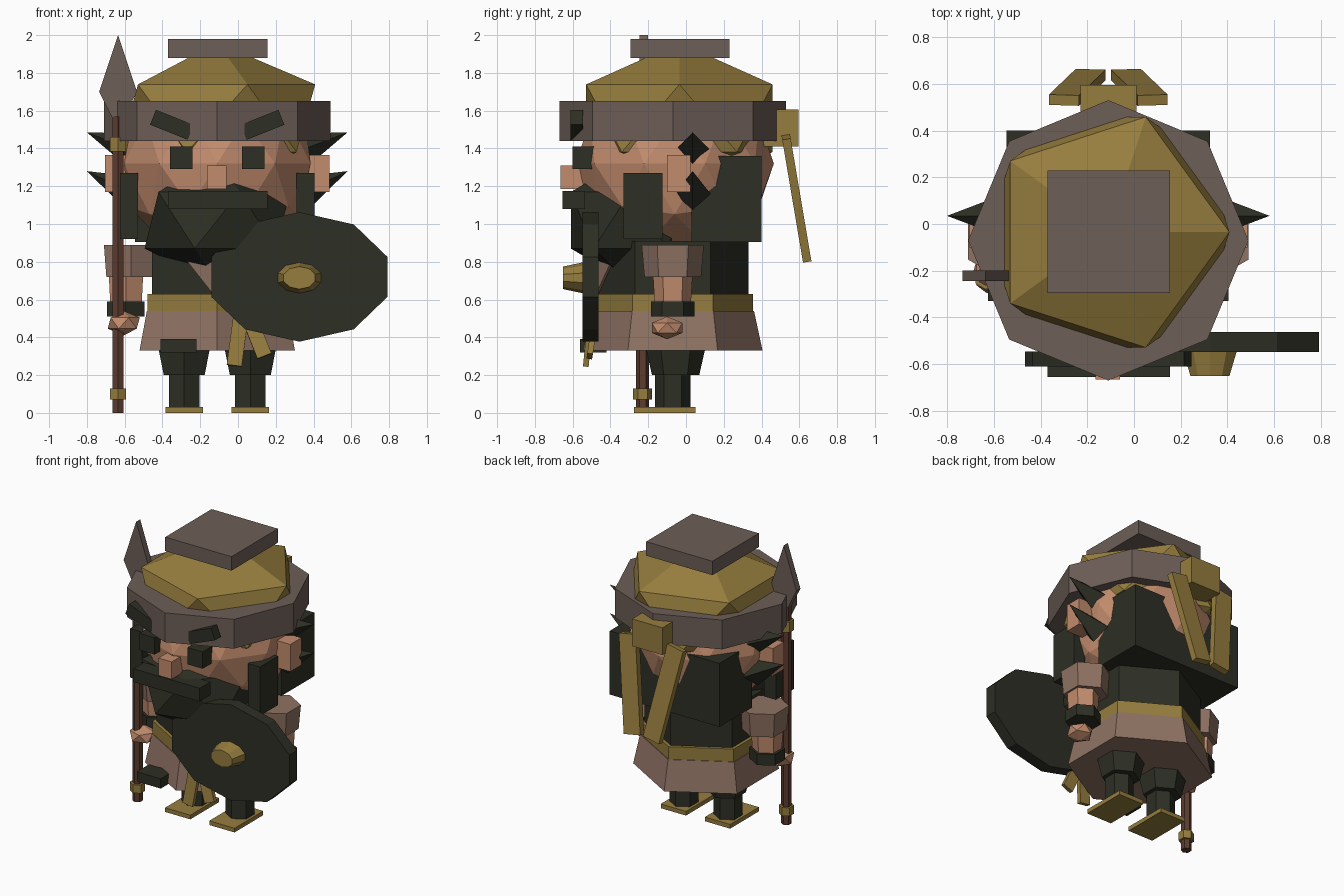
import bpy, bmesh
from mathutils import Vector, Matrix

cube = bpy.data.objects.get("Cube")
if cube:
    bpy.data.objects.remove(cube)

CX, CY = -0.11, -0.07   # body axis


def material(name, r, g, b):
    lin = [(c / 255 / 12.92) if c < 11 else ((c / 255 + 0.055) / 1.055) ** 2.4 for c in (r, g, b)]
    m = bpy.data.materials.new(name)
    m.use_nodes = True
    m.diffuse_color = (*lin, 1)
    m.node_tree.nodes["Principled BSDF"].inputs["Base Color"].default_value = (*lin, 1)
    return m


SKIN = material("skin", 194, 140, 109)
DARK = material("dark_green", 45, 47, 36)
GOLD = material("gold", 150, 125, 62)
CLOTH = material("brown_cloth", 143, 114, 99)
METAL = material("dull_metal", 109, 94, 87)
WOOD = material("dark_wood", 92, 60, 47)


def finish(name, bm, mat, matrix=Matrix()):
    bm.transform(matrix)
    bmesh.ops.recalc_face_normals(bm, faces=bm.faces)
    me = bpy.data.meshes.new(name)
    bm.to_mesh(me)
    bm.free()
    me.materials.append(mat)
    ob = bpy.data.objects.new(name, me)
    bpy.context.collection.objects.link(ob)
    return ob


def box(name, mat, x, y, z):
    """Box from (min, max) ranges."""
    bm = bmesh.new()
    bmesh.ops.create_cube(bm, size=1)
    mid = Vector([(a + b) / 2 for a, b in (x, y, z)])
    size = [b - a for a, b in (x, y, z)]
    return finish(name, bm, mat, Matrix.Translation(mid) @ Matrix.Diagonal((*size, 1)))


def prism(name, mat, x, y, z0, z1, r0, r1, sides=6):
    """Upright prism or frustum with a corner towards the back."""
    bm = bmesh.new()
    bmesh.ops.create_cone(bm, cap_ends=True, segments=sides, radius1=r0, radius2=r1, depth=z1 - z0)
    return finish(name, bm, mat, Matrix.Translation((x, y, (z0 + z1) / 2)))


def ball(name, mat, loc, scale, subdiv=1):
    bm = bmesh.new()
    bmesh.ops.create_icosphere(bm, subdivisions=subdiv, radius=1)
    return finish(name, bm, mat, Matrix.Translation(loc) @ Matrix.Diagonal((*scale, 1)))


def beam(name, mat, a, b, width, thick, side=(1, 0, 0)):
    """Plank from a to b, its width lying along the side direction."""
    a, b = Vector(a), Vector(b)
    w = (b - a).normalized()
    u = (Vector(side) - w * w.dot(Vector(side))).normalized()
    rot = Matrix((u, w.cross(u), w)).transposed().to_4x4()
    bm = bmesh.new()
    bmesh.ops.create_cube(bm, size=1)
    return finish(name, bm, mat, Matrix.Translation((a + b) / 2) @ rot
                  @ Matrix.Diagonal((width, thick, (b - a).length, 1)))


def hull(name, mat, points):
    bm = bmesh.new()
    for p in points:
        bm.verts.new(p)
    bmesh.ops.convex_hull(bm, input=bm.verts)
    return finish(name, bm, mat)


def disc(name, mat, loc, rx, rz, depth, front, sides):
    """Upright elliptical disc facing the front, tapered by the front factor."""
    bm = bmesh.new()
    bmesh.ops.create_cone(bm, cap_ends=True, segments=sides, radius1=1, radius2=front, depth=depth)
    return finish(name, bm, mat, Matrix.Translation(loc) @ Matrix.Diagonal((rx, 1, rz, 1))
                  @ Matrix.Rotation(1.5707963, 4, 'X'))


# Body
prism("torso", DARK, CX, CY, 0.58, 0.91, 0.40, 0.40)
prism("belt", GOLD, CX, CY, 0.53, 0.63, 0.425, 0.425)
prism("tunic_skirt", CLOTH, CX, CY, 0.33, 0.54, 0.475, 0.43)
hull("collar", CLOTH, [(-0.33, -0.36, 0.88), (0.11, -0.36, 0.88), (CX, -0.5, 0.88),
                       (CX, -0.49, 0.60), (CX, -0.3, 0.75)])
box("pouch", DARK, (-0.41, -0.22), (-0.56, -0.42), (0.32, 0.39))
beam("belt_strip_long", GOLD, (0.02, -0.50, 0.55), (-0.02, -0.53, 0.25), 0.08, 0.03)
beam("belt_strip_short", GOLD, (0.06, -0.48, 0.50), (0.14, -0.51, 0.30), 0.08, 0.03)

# Head and hat
ball("head", SKIN, (CX, -0.06, 1.32), (0.52, 0.525, 0.51), 2)
ball("hat_dome", GOLD, (CX, -0.035, 1.56), (0.58, 0.58, 0.40))
prism("hat_band", METAL, CX, CY, 1.44, 1.65, 0.60, 0.60, 8)
box("hat_block", METAL, (-0.37, 0.155), (-0.295, 0.23), (1.88, 1.98))

# Face and hair
box("nose", SKIN, (-0.165, -0.06), (-0.665, -0.54), (1.185, 1.31))
box("moustache", DARK, (-0.37, 0.155), (-0.655, -0.535), (1.08, 1.175))
ball("beard", DARK, (CX, -0.295, 1.02), (0.43, 0.37, 0.335))
box("back_hair", DARK, (-0.545, 0.325), (0.03, 0.40), (0.905, 1.36))

# Mirrored parts: s = 1 is the left side
for s, tag in ((1, "left"), (-1, "right")):
    def mx(d):
        return CX + s * d

    def span(a, b):
        return tuple(sorted((mx(a), mx(b))))

    box(tag + "_eye", DARK, span(0.13, 0.25), (-0.60, -0.48), (1.29, 1.41))
    beam(tag + "_brow", DARK, (mx(0.14), -0.578, 1.485), (mx(0.34), -0.578, 1.565),
         0.065, 0.085, (0, 1, 0))
    box(tag + "_ear", SKIN, span(0.46, 0.595), (-0.10, 0.025), (1.17, 1.365))
    box(tag + "_sideburn", DARK, span(0.42, 0.515), (-0.33, -0.125), (0.92, 1.27))
    # Side hair spikes
    for level, base_z, tip_z in (("upper", 1.39, 1.485), ("lower", 1.16, 1.28)):
        a, b = Vector((mx(0.44), 0.035, base_z)), Vector((mx(0.69), 0.035, tip_z))
        bm = bmesh.new()
        bmesh.ops.create_cone(bm, cap_ends=True, segments=4, radius1=0.095, radius2=0,
                              depth=(b - a).length)
        finish(f"{tag}_{level}_spike", bm, DARK, Matrix.Translation((a + b) / 2)
               @ (b - a).to_track_quat('Z', 'Y').to_matrix().to_4x4())
    # Arms
    prism(tag + "_sleeve", CLOTH, mx(0.457), CY, 0.72, 0.89, 0.15, 0.165)
    prism(tag + "_forearm", SKIN, mx(0.483), CY, 0.56, 0.73, 0.095, 0.105)
    prism(tag + "_cuff", DARK, mx(0.485), CY, 0.51, 0.59, 0.115, 0.115)
    if s > 0:
        ball("left_hand", SKIN, (mx(0.485), -0.10, 0.45), (0.09, 0.095, 0.06))
    else:
        ball("right_hand", SKIN, (mx(0.495), -0.21, 0.475), (0.095, 0.10, 0.065))
    # Legs
    prism(tag + "_thigh", DARK, mx(0.175), -0.055, 0.20, 0.42, 0.125, 0.175)
    prism(tag + "_shin", DARK, mx(0.175), -0.07, 0.02, 0.22, 0.094, 0.094)
    box(tag + "_foot", GOLD, span(0.075, 0.275), (-0.275, 0.05), (0, 0.03))
    # Crossed planks on the back
    beam(tag + "_back_plank", GOLD, (mx(0.19), 0.53, 1.46), (mx(0.075), 0.64, 0.81), 0.13, 0.045)

box("back_plank_mount", GOLD, (-0.23, 0.01), (0.40, 0.595), (1.41, 1.605))

# Spear
SX, SY = -0.635, -0.23
prism("spear_shaft", WOOD, SX, SY, 0, 1.57, 0.034, 0.034)
prism("spear_lower_collar", GOLD, SX, SY, 0.07, 0.13, 0.05, 0.05)
prism("spear_upper_collar", GOLD, SX, SY, 1.385, 1.46, 0.05, 0.05)
outline = [(0, 2.0), (0.10, 1.70), (0.03, 1.56), (-0.03, 1.56), (-0.10, 1.70)]
hull("spear_head", METAL, [(SX + x, y, z) for x, z in outline for y in (-0.245, -0.20)])

# Shield
disc("shield", DARK, (0.325, -0.505, 0.72), 0.49, 0.343, 0.085, 1, 10)
disc("shield_boss", GOLD, (0.325, -0.595, 0.715), 0.122, 0.083, 0.11, 0.72, 10)
